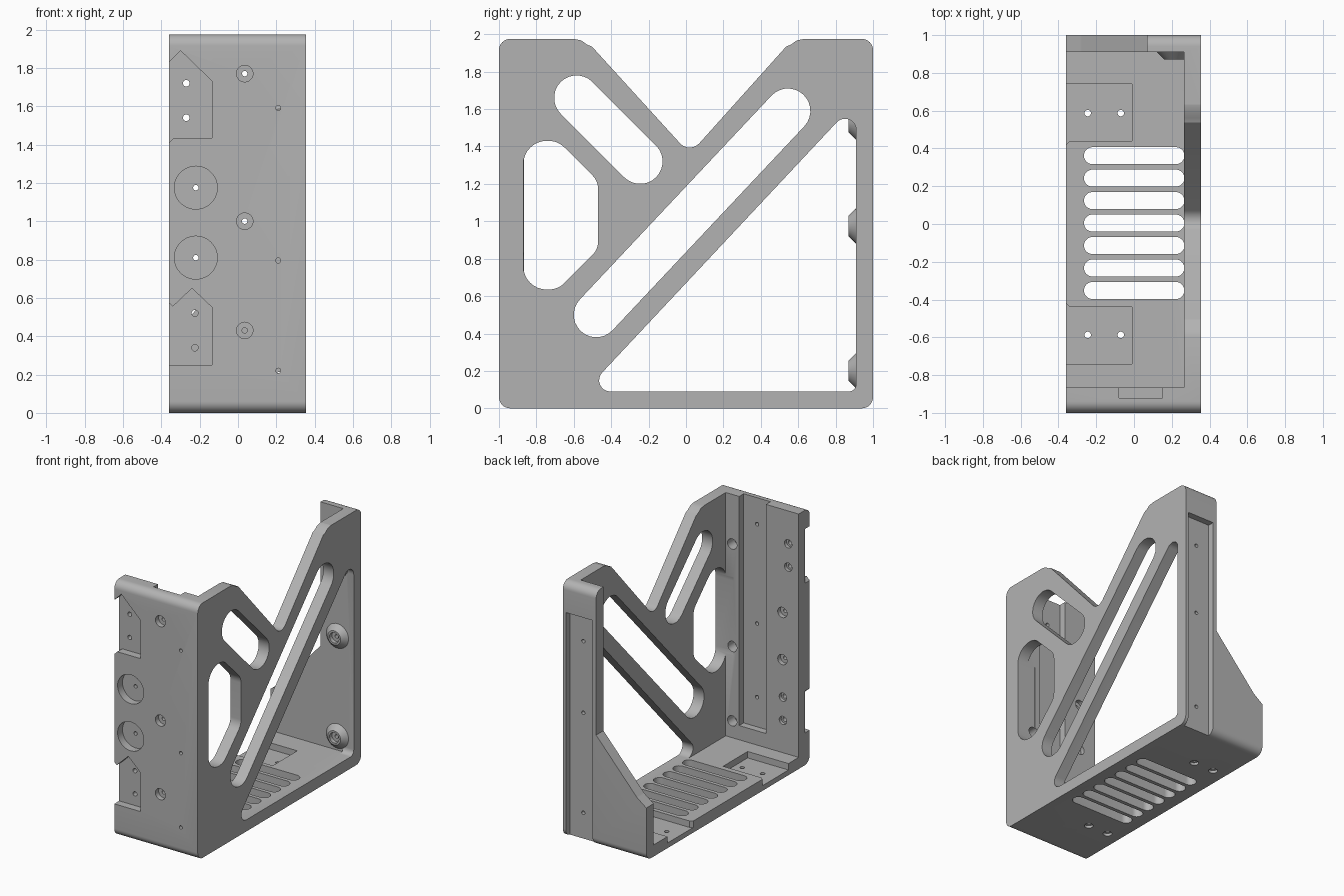
import bpy, bmesh, math
from mathutils import Vector

cube = bpy.data.objects.get("Cube")
if cube:
    bpy.data.objects.remove(cube)

grey = bpy.data.materials.new("plain grey")
grey.use_nodes = True
colour = (0.45, 0.45, 0.45, 1)
grey.diffuse_color = colour
grey.node_tree.nodes["Principled BSDF"].inputs["Base Color"].default_value = colour

PLACE = {"X": lambda a, b, d: (d, a, b),
         "Y": lambda a, b, d: (a, d, b),
         "Z": lambda a, b, d: (a, b, d)}


def prism(name, axis, pts, lo, hi, top=None):
    """Extrude an outline along an axis; an optional second outline gives a taper."""
    bm = bmesh.new()
    put = PLACE[axis]
    low = [bm.verts.new(put(a, b, lo)) for a, b in pts]
    high = [bm.verts.new(put(a, b, hi)) for a, b in (top or pts)]
    bm.faces.new(low)
    bm.faces.new(high)
    for i in range(len(low)):
        j = (i + 1) % len(low)
        bm.faces.new((low[i], low[j], high[j], high[i]))
    bmesh.ops.recalc_face_normals(bm, faces=bm.faces)
    mesh = bpy.data.meshes.new(name)
    bm.to_mesh(mesh)
    bm.free()
    mesh.materials.append(grey)
    ob = bpy.data.objects.new(name, mesh)
    bpy.context.collection.objects.link(ob)
    return ob


def rect(a0, b0, a1, b1):
    return [(a0, b0), (a1, b0), (a1, b1), (a0, b1)]


def circle(a, b, r, n=32):
    return [(a + r * math.cos(2 * math.pi * i / n), b + r * math.sin(2 * math.pi * i / n))
            for i in range(n)]


def stadium(p, q, r, n=14):
    start = math.atan2(q[1] - p[1], q[0] - p[0]) - math.pi / 2
    out = []
    for k, c in enumerate((q, p)):
        for i in range(n + 1):
            t = start + math.pi * (k + i / n)
            out.append((c[0] + r * math.cos(t), c[1] + r * math.sin(t)))
    return out


def rounded(corners, n=8):
    """Polygon of (a, b, radius) corners with filleted corners."""
    out = []
    for i, (a, b, r) in enumerate(corners):
        p = Vector((a, b))
        u = (Vector(corners[i - 1][:2]) - p).normalized()
        v = (Vector(corners[(i + 1) % len(corners)][:2]) - p).normalized()
        if r == 0:
            out.append((a, b))
            continue
        half = u.angle(v) / 2
        centre = p + (u + v).normalized() * r / math.sin(half)
        s = p + u * r / math.tan(half) - centre
        e = p + v * r / math.tan(half) - centre
        sweep = math.atan2(s.x * e.y - s.y * e.x, s.dot(e))
        for k in range(n + 1):
            t = sweep * k / n
            out.append((centre.x + s.x * math.cos(t) - s.y * math.sin(t),
                        centre.y + s.x * math.sin(t) + s.y * math.cos(t)))
    return out


def combine(tool, operation="DIFFERENCE"):
    mod = body.modifiers.new("shape", "BOOLEAN")
    mod.operation = operation
    mod.solver = "EXACT"
    mod.object = tool
    deps = bpy.context.evaluated_depsgraph_get()
    mesh = bpy.data.meshes.new_from_object(body.evaluated_get(deps))
    body.modifiers.clear()
    body.data = mesh
    bpy.data.objects.remove(tool)


def cut(axis, pts, lo, hi, top=None):
    combine(prism("cutter", axis, pts, lo, hi, top))


# Solid block with rounded long edges
H = 1.975
body = prism("bracket_body", "X",
             rounded([(-1, 0, .06), (1, 0, .06), (1, H, .06), (-1, H, .06)]), -.36, .355)

# Hollow interior, leaving front wall, back wall, floor and side plate
cut("X", rect(-.865, .09, .91, 3), -1, .265)

# V opening with softened shoulders in the side plate
cut("X", rounded([(-.56, 2.2, 0), (-.54, H, 0), (.02, 1.36, .07), (.572, H, 0), (.6, 2.2, 0)]),
    .2, .5)
for y, s in ((-.54, 1), (.572, -1)):
    cut("X", rounded([(y - s * .06, H, 0), (y - s * .02, H - .008, 0), (y + s * .01, H - .03, 0),
                      (y + s * .035, H - .04, 0), (y + s * .04, H + .05, 0),
                      (y - s * .06, H + .05, 0)]), .25, .4)

# Windows in the side plate
windows = [
    stadium((-.585, 1.66), (-.245, 1.32), .12),
    stadium((-.48, .5), (.545, 1.59), .12),
    rounded([(-.87, .635, .125), (-.685, .635, .12), (-.47, .85, .1),
             (-.47, 1.215, .1), (-.685, 1.43, .12), (-.87, 1.43, .125)]),
    rounded([(-.543, .09, .06), (.91, .09, .04), (.91, 1.64, .06)]),
]
for w in windows:
    cut("X", w, .2, .5)

# Back wall narrows above a sloping shoulder
cut("Y", rounded([(-.5, .4, 0), (-.36, .41, 0), (-.28, .47, .06), (.07, .86, 0),
                  (.07, 3, 0), (-.5, 3, 0)]), .905, 1.2)

# Screw bosses on the back wall, with groove behind them
BOSS_X, BOSS_Z = .215, (.2, .975, 1.53)
for z in BOSS_Z:
    combine(prism("boss", "Y", circle(BOSS_X, z, .055), .87, .93, circle(BOSS_X, z, .115)), "UNION")
cut("Y", rect(.10, -.1, .33, 1.74), .95, 1.1)
for z in BOSS_Z:
    cut("Y", circle(BOSS_X, z, .04), .8, .9)
    cut("Y", circle(BOSS_X, z, .014), .8, 1.1)

# Groove inside the front wall, screws counterbored from the outside
cut("Y", rect(-.08, .2, .15, 3), -.92, -.8)
for z in (.43, 1.0, 1.77):
    cut("Y", circle(.035, z, .043), -1.1, -.96)
    cut("Y", circle(.035, z, .014), -1.1, -.8)

# Screws beside the side plate, counterbored from the inside
for z in (.22, .795, 1.59):
    cut("Y", circle(.21, z, .04), -.95, -.8)
    cut("Y", circle(.21, z, .013), -1.1, -.8)

# Pointed pockets and round recesses on the front face
pockets = [
    [(-.5, 1.41), (-.36, 1.41), (-.335, 1.435), (-.135, 1.435), (-.135, 1.73),
     (-.30, 1.89), (-.36, 1.83), (-.5, 1.83)],
    [(-.5, .25), (-.135, .25), (-.135, .55), (-.24, .65), (-.34, .555), (-.36, .575), (-.5, .575)],
]
for p in pockets:
    cut("Y", p, -1.1, -.94)
for z in (.81, 1.175):
    cut("Y", circle(-.22, z, .112, 48), -1.1, -.94)
    cut("Y", circle(-.22, z, .04), -.9, -.8)
    cut("Y", circle(-.22, z, .014), -1.1, -.8)
for x, z in ((-.27, 1.72), (-.27, 1.54), (-.225, .52), (-.225, .34)):
    cut("Y", circle(x, z, .032), -.89, -.8)
    cut("Y", circle(x, z, .017), -1.1, -.8)

# Vent slots in the floor
for i in range(7):
    y = .362 - i * .119
    cut("Z", stadium((-.22, y), (.222, y), .045), -.1, .2)

# Floor pockets with countersunk screw holes
for s in (-1, 1):
    cut("Z", [(-.5, s * .42), (-.36, s * .42), (-.34, s * .44), (-.01, s * .44),
              (-.01, s * .74), (-.5, s * .74)], .04, .2)
    for x in (-.245, -.07):
        cut("Z", circle(x, s * .587, .032), -.1, .02)
        cut("Z", circle(x, s * .587, .017), -.1, .2)

# Smooth fillets, crisp machined edges
bpy.ops.object.select_all(action="DESELECT")
body.select_set(True)
bpy.context.view_layer.objects.active = body
bpy.ops.object.shade_smooth_by_angle(angle=math.radians(30))
